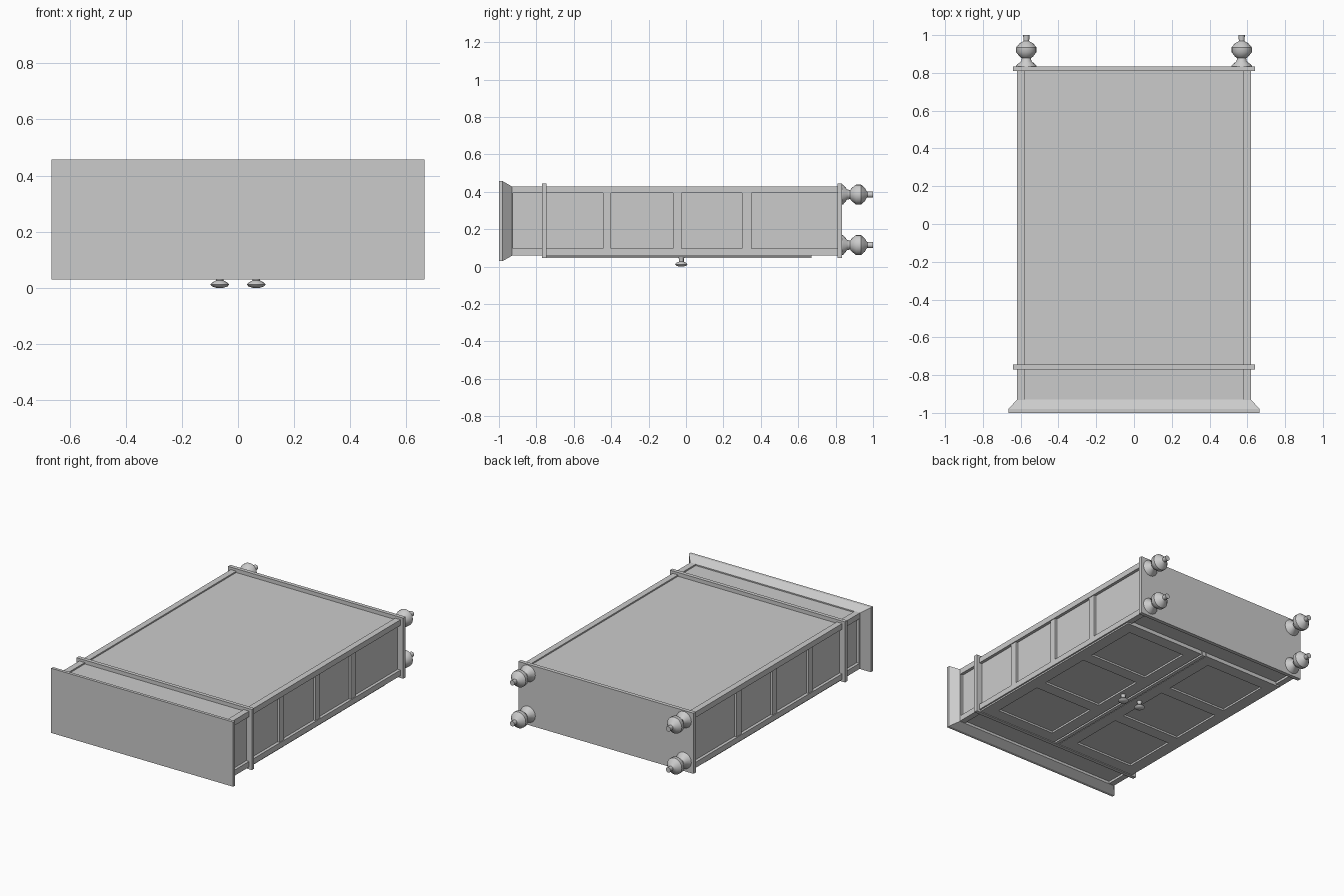
import bpy, bmesh, math
from mathutils import Matrix

if "Cube" in bpy.data.objects:
    bpy.data.objects.remove(bpy.data.objects["Cube"])


def boxes(name, spans):
    """One object from boxes given as (x0, x1, y0, y1, z0, z1)."""
    bm = bmesh.new()
    for x0, x1, y0, y1, z0, z1 in spans:
        m = Matrix.Translation(((x0 + x1) / 2, (y0 + y1) / 2, (z0 + z1) / 2))
        bmesh.ops.create_cube(bm, size=1, matrix=m @ Matrix.Diagonal((x1 - x0, y1 - y0, z1 - z0, 1)))
    return finish(bm, name)


def finish(bm, name):
    bmesh.ops.recalc_face_normals(bm, faces=bm.faces)
    me = bpy.data.meshes.new(name)
    bm.to_mesh(me)
    bm.free()
    ob = bpy.data.objects.new(name, me)
    bpy.context.collection.objects.link(ob)
    return ob


def turned(name, profile, loc, axis, sides=16):
    """Lathe (radius, height) points around +y or +z."""
    bm = bmesh.new()
    rings = []
    for r, h in profile:
        ring = []
        for i in range(sides):
            a = math.tau * i / sides
            u, v = r * math.cos(a), r * math.sin(a)
            ring.append(bm.verts.new((u, h, v) if axis == 'Y' else (u, v, h)))
        rings.append(ring)
    for a, b in zip(rings, rings[1:]):
        for i in range(sides):
            j = (i + 1) % sides
            bm.faces.new((a[i], a[j], b[j], b[i]))
    bm.faces.new(rings[0])
    bm.faces.new(rings[-1])
    ob = finish(bm, name)
    ob.location = loc
    bpy.context.view_layer.objects.active = ob
    ob.select_set(True)
    bpy.ops.object.shade_smooth_by_angle(angle=math.radians(40))
    ob.select_set(False)


# Carcass: recessed panels on the sides and front, back panel on top
boxes("carcass", [(-0.6, 0.6, -0.94, 0.82, 0.075, 0.42)])

# Corner posts running the full length
boxes("corner_posts", [(min(s * 0.58, s * 0.62), max(s * 0.58, s * 0.62), -0.94, 0.82, z, z + 0.037)
                       for s in (-1, 1) for z in (0.06, 0.392)])

# Side cross bars
bars = [(-0.94, -0.925), (-0.445, -0.4), (-0.07, -0.025), (0.3, 0.35)]
boxes("side_bars", [(min(s * 0.59, s * 0.615), max(s * 0.59, s * 0.615), y0, y1, 0.08, 0.41)
                    for s in (-1, 1) for y0, y1 in bars])

# Collar moulding and base board
boxes("collar_moulding", [(-0.64, 0.64, -0.77, -0.745, 0.045, 0.445)])
boxes("base_board", [(-0.64, 0.64, 0.81, 0.835, 0.045, 0.445)])

# Flared cornice: rectangular sections along y as (y, half width, half depth)
bm = bmesh.new()
loops = []
for y, w, d in [(-1, 0.665, 0.2135), (-0.98, 0.665, 0.2135), (-0.93, 0.62, 0.185)]:
    loops.append([bm.verts.new((sx * w, y, 0.243 + sz * d))
                  for sx, sz in ((-1, -1), (1, -1), (1, 1), (-1, 1))])
for a, b in zip(loops, loops[1:]):
    for i in range(4):
        j = (i + 1) % 4
        bm.faces.new((a[i], a[j], b[j], b[i]))
bm.faces.new(loops[0])
bm.faces.new(loops[-1])
finish(bm, "cornice")

# Doors: stiles, rails and recessed panels, with a centre strip between
door_y0, door_y1, rail = -0.745, 0.67, 0.08
for side, s in (("left", -1), ("right", 1)):
    def span(a, b, y0, y1, z0=0.05, z1=0.08):
        return (min(s * a, s * b), max(s * a, s * b), y0, y1, z0, z1)
    parts = [span(0.02, 0.1, door_y0, door_y1), span(0.53, 0.61, door_y0, door_y1)]
    pitch = (door_y1 - door_y0 - rail) / 3
    for i in range(4):
        y = door_y0 + i * pitch
        parts.append(span(0.1, 0.53, y, y + rail))
    parts.append(span(0.1, 0.53, door_y0 + rail, door_y1 - rail, 0.062, 0.08))
    boxes(side + "_door", parts)
    # Door knob
    turned(side + "_knob", [(0.012, 0.0), (0.028, 0.005), (0.033, 0.012), (0.026, 0.02),
                            (0.013, 0.026), (0.013, 0.04), (0.018, 0.055)],
           (s * 0.065, -0.025, 0), 'Z')
boxes("centre_strip", [(-0.012, 0.012, door_y0, door_y1, 0.046, 0.08)])

# Turned feet
foot = [(0.055, 0.83), (0.053, 0.84), (0.027, 0.862), (0.024, 0.878), (0.035, 0.886),
        (0.054, 0.91), (0.054, 0.935), (0.035, 0.957), (0.018, 0.966), (0.015, 0.97), (0.017, 1.0)]
for side, x in (("left", -0.57), ("right", 0.57)):
    for end, z in (("front", 0.115), ("back", 0.385)):
        turned(f"{end}_{side}_foot", foot, (x, 0, z), 'Y')
